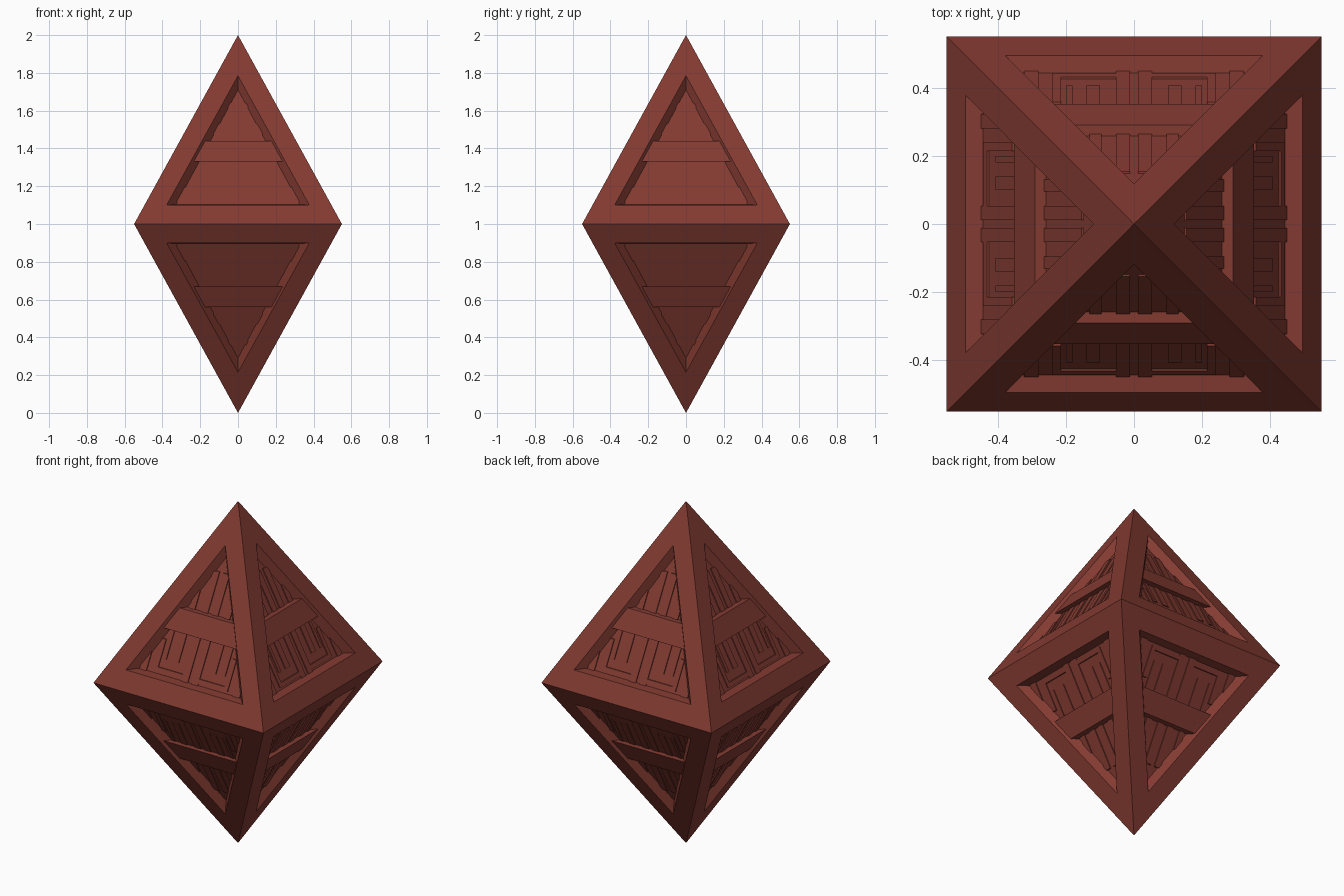
import bpy
import bmesh
from math import pi
from mathutils import Matrix, Vector

cube = bpy.data.objects.get("Cube")
if cube:
    bpy.data.objects.remove(cube, do_unlink=True)

HALF = 0.55      # half width at the equator
FLOOR = 0.05     # horizontal depth of the recessed panel
RELIEF = 0.044   # depth of the raised strips
BAND = 0.017     # depth of the cross band

red = bpy.data.materials.new("brick_red")
red.use_nodes = True
color = (0.225, 0.043, 0.031, 1)
red.diffuse_color = color
red.node_tree.nodes["Principled BSDF"].inputs["Base Color"].default_value = color


def on_side(x, z, depth=0):
    """Point on the upper front side, pushed inward by depth."""
    return Vector((x, depth - HALF * (2 - z), z))


def add_prism(bm, left, right, bottom, top, depth, top_left=None, top_right=None):
    """Raised plate on the panel floor, with horizontal top and bottom."""
    tl = left if top_left is None else top_left
    tr = right if top_right is None else top_right
    outline = [(left, bottom), (right, bottom), (tr, top), (tl, top)]
    front = [bm.verts.new(on_side(x, z, depth)) for x, z in outline]
    back = [bm.verts.new(on_side(x, z, FLOOR + 0.005)) for x, z in outline]
    bm.faces.new(front)
    bm.faces.new(back[::-1])
    for i in range(4):
        j = (i + 1) % 4
        bm.faces.new((front[j], front[i], back[i], back[j]))


def finish(bm, name):
    """Repeat the front side on all eight sides and make the object."""
    source = bm.verts[:] + bm.edges[:] + bm.faces[:]
    flip = Matrix.Translation((0, 0, 2)) @ Matrix.Scale(-1, 4, (0, 0, 1))
    for lower in (False, True):
        for turn in range(4):
            if turn == 0 and not lower:
                continue
            copy = bmesh.ops.duplicate(bm, geom=source)["geom"]
            verts = [v for v in copy if isinstance(v, bmesh.types.BMVert)]
            matrix = Matrix.Rotation(turn * pi / 2, 4, "Z")
            if lower:
                matrix = matrix @ flip
            bmesh.ops.transform(bm, matrix=matrix, verts=verts)
    bmesh.ops.remove_doubles(bm, verts=bm.verts[:], dist=0.0001)
    bmesh.ops.recalc_face_normals(bm, faces=bm.faces[:])
    mesh = bpy.data.meshes.new(name)
    bm.to_mesh(mesh)
    bm.free()
    mesh.materials.append(red)
    bpy.context.collection.objects.link(bpy.data.objects.new(name, mesh))


# Eight-sided frame with a recessed triangular panel on every side
bm = bmesh.new()
rings = [
    [on_side(-HALF, 1), on_side(HALF, 1), on_side(0, 2)],
    [on_side(-0.378, 1.1), on_side(0.378, 1.1), on_side(0, 1.785)],
    [on_side(x, z, FLOOR) for x, z in ((-0.327, 1.104), (0.327, 1.104), (0, 1.71))],
]
rings = [[bm.verts.new(p) for p in ring] for ring in rings]
for outer, inner in zip(rings, rings[1:]):
    for i in range(3):
        j = (i + 1) % 3
        bm.faces.new((outer[i], outer[j], inner[j], inner[i]))
bm.faces.new(rings[-1])
finish(bm, "octahedral_frame")

# Cross band spanning each panel
bm = bmesh.new()
add_prism(bm, -0.245, 0.245, 1.33, 1.44, BAND, -0.185, 0.185)
finish(bm, "cross_bands")

# Thin raised strips: left, right, bottom, top of one half of the panel
strips = [
    (0.012, 0.053, 1.102, 1.335),
    (0.28, 0.323, 1.102, 1.2),
    (0.053, 0.24, 1.115, 1.136),
    (0.215, 0.24, 1.136, 1.27),
    (0.10, 0.14, 1.18, 1.335),
    (0.18, 0.20, 1.18, 1.335),
    (0.012, 0.053, 1.435, 1.64),
    (0.095, 0.13, 1.435, 1.53),
]
bm = bmesh.new()
for left, right, bottom, top in strips:
    add_prism(bm, left, right, bottom, top, RELIEF)
    add_prism(bm, -right, -left, bottom, top, RELIEF)
finish(bm, "panel_relief_strips")
